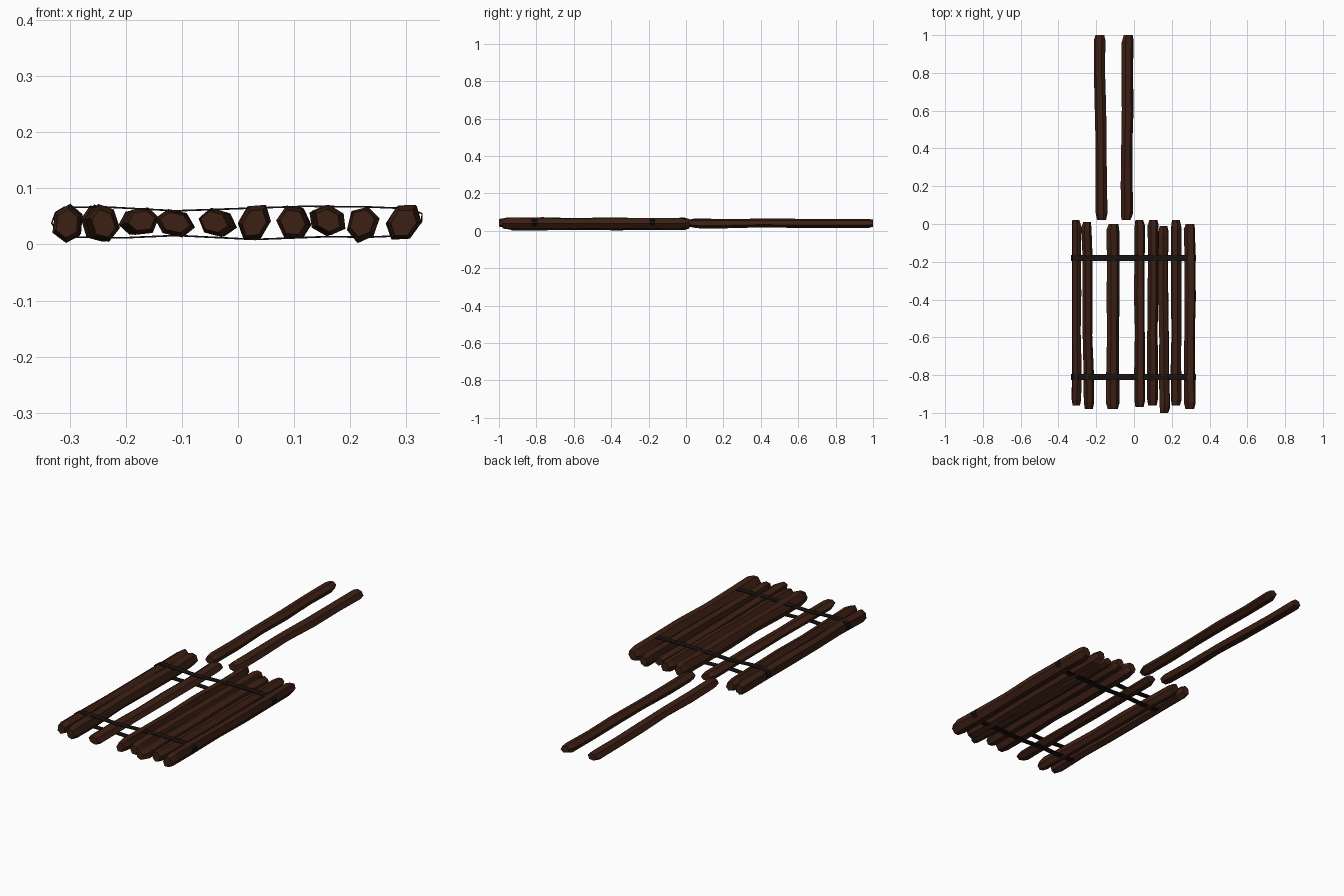
import bpy, bmesh, math, random
from mathutils import Vector

if "Cube" in bpy.data.objects:
    bpy.data.objects.remove(bpy.data.objects["Cube"])

random.seed(7)


def material(name, col):
    m = bpy.data.materials.new(name)
    m.diffuse_color = (*col, 1)
    m.use_nodes = True
    m.node_tree.nodes["Principled BSDF"].inputs["Base Color"].default_value = m.diffuse_color
    return m


WOOD = material("dark_wood", (0.045, 0.014, 0.007))
STRAP = material("dark_strap", (0.008, 0.006, 0.005))


def finish(name, bm, mat):
    bmesh.ops.recalc_face_normals(bm, faces=bm.faces)
    me = bpy.data.meshes.new(name)
    bm.to_mesh(me)
    bm.free()
    me.materials.append(mat)
    ob = bpy.data.objects.new(name, me)
    bpy.context.collection.objects.link(ob)
    return ob


# Rough six-sided pole: lofted rings with slight wander and chamfered ends
def pole(name, x_front, x_back, z, y_front, y_back, major, minor, angle):
    bm = bmesh.new()
    a = math.radians(angle)
    sides = 6
    shape = [random.uniform(0.94, 1.06) for _ in range(sides)]
    rings = []
    for t, s in ((0, 0.72), (0.035, 0.95), (0.2, 0.94), (0.4, 0.87),
                 (0.6, 0.93), (0.8, 0.9), (0.965, 0.94), (1, 0.7)):
        inner = 0 < t < 1
        cx = x_front + (x_back - x_front) * t + random.uniform(-.003, .003)
        cz = z + random.uniform(-.002, .002)
        y = y_front + (y_back - y_front) * t
        ring = []
        for i in range(sides):
            p = 2 * math.pi * i / sides
            u = major * s * shape[i] * math.cos(p)
            v = minor * s * 1.08 * shape[i] * math.sin(p)
            dy = random.uniform(-.008, .008) if inner else 0
            ring.append(bm.verts.new((cx + u * math.cos(a) - v * math.sin(a), y + dy,
                                      max(0, cz + u * math.sin(a) + v * math.cos(a)))))
        rings.append(ring)
    for r0, r1 in zip(rings, rings[1:]):
        for i in range(sides):
            j = (i + 1) % sides
            bm.faces.new((r0[i], r0[j], r1[j], r1[i]))
    bm.faces.new(rings[0])
    bm.faces.new(rings[-1])
    return finish(name, bm, WOOD)


# Poles: front x, back x, z, front y, back y, major and minor radius, tilt
bound = [
    (-.302, -.305, .037, -.96, .02, .037, .027, 85),
    (-.240, -.250, .037, -.98, .01, .036, .026, 108),
    (-.110, -.110, .039, -.98, .00, .036, .023, 168),
    (.032, .028, .039, -.97, .02, .037, .027, 58),
    (.100, .103, .039, -.96, .02, .034, .028, 115),
    (.163, .155, .042, -1.0, -.01, .033, .026, 150),
    (.224, .224, .037, -.96, .02, .035, .027, 75),
    (.297, .295, .038, -.98, .00, .038, .028, 55),
]
for k, spec in enumerate(bound):
    pole(f"bound_pole_{k + 1}", *spec)
pole("loose_pole_left", -.172, -.182, .042, .02, 1.0, .034, .025, 10)
pole("loose_pole_right", -.041, -.034, .040, .02, 1.0, .034, .025, 165)

# Straps: thin closed bands wrapped round the row of bound poles
loop = [(-.332, .038), (-.325, .057), (-.31, .066), (-.24, .067), (-.11, .060),
        (.03, .065), (.12, .068), (.23, .067), (.305, .064), (.328, .055),
        (.327, .040), (.305, .016), (.23, .013), (.16, .014), (.03, .009),
        (-.11, .016), (-.20, .012), (-.29, .013), (-.318, .017)]


def strap(name, y, width=.03, thick=.003):
    bm = bmesh.new()
    n = len(loop)
    rows = []
    for i, (x, z) in enumerate(loop):
        d = Vector(loop[(i + 1) % n]) - Vector(loop[i - 1])
        nx, nz = Vector((-d.y, d.x)).normalized() * thick / 2
        rows.append([bm.verts.new((x + nx * s, y + w * width / 2, z + nz * s))
                     for s, w in ((1, -1), (1, 1), (-1, 1), (-1, -1))])
    for i in range(n):
        a, b = rows[i], rows[(i + 1) % n]
        for k in range(4):
            bm.faces.new((a[k], a[(k + 1) % 4], b[(k + 1) % 4], b[k]))
    return finish(name, bm, STRAP)


strap("back_strap", -.18)
strap("front_strap", -.81)
